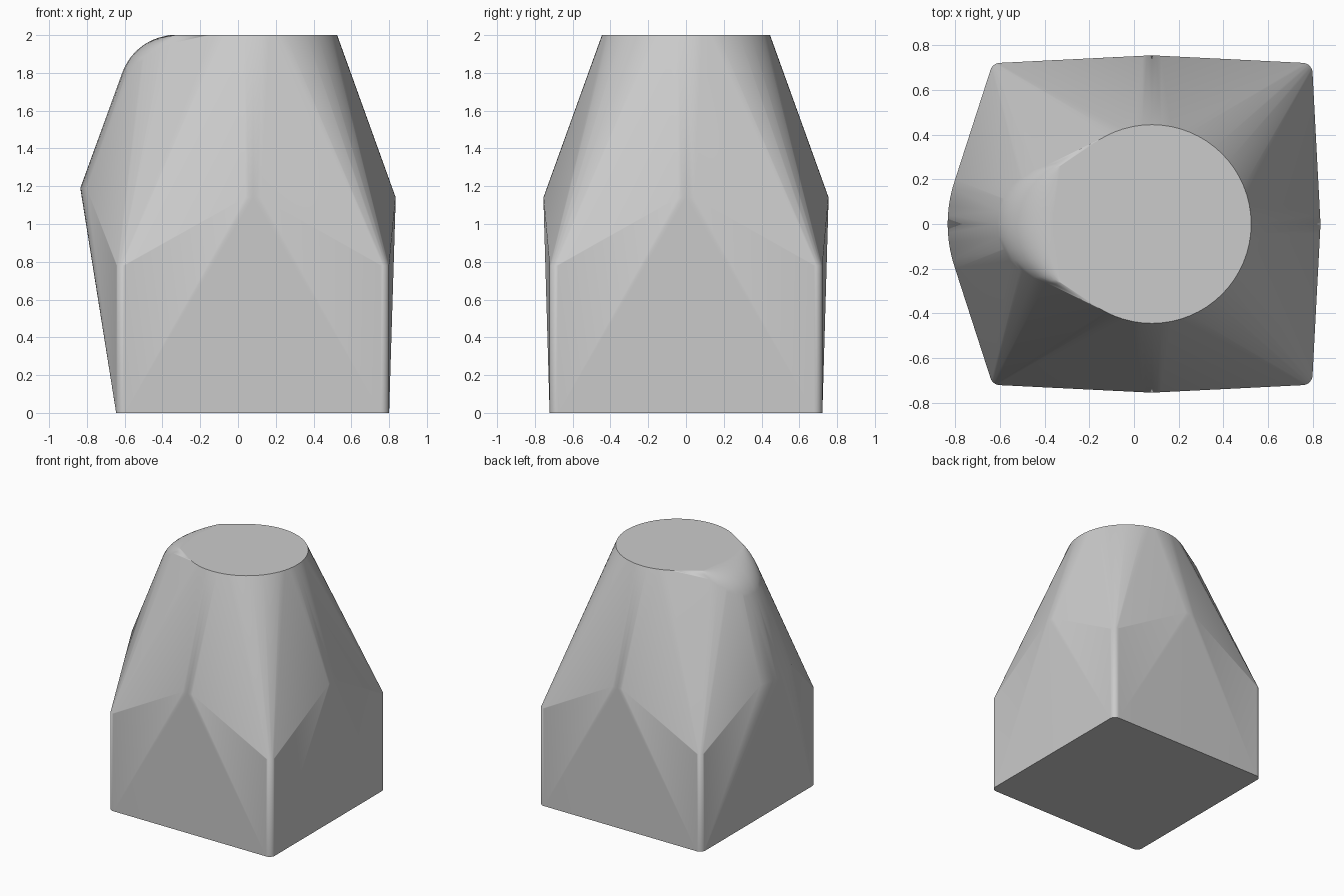
import bpy
import bmesh
from math import sin, cos, pi, radians

cube = bpy.data.objects.get("Cube")
if cube:
    bpy.data.objects.remove(cube)

CX = 0.08          # axis of the round top
points = []


def arc(cx, cy, z, radius, start, end, steps):
    """Horizontal arc of hull points, angles in degrees."""
    for i in range(steps + 1):
        a = radians(start + (end - start) * i / steps)
        points.append((cx + radius * cos(a), cy + radius * sin(a), z))


# Square base: four rounded upright corners
for z in (0, 0.78):
    for side in (1, -1):
        arc(0.755, side * 0.677, z, 0.045, 0, side * 90, 6)
        arc(-0.60, side * 0.677, z, 0.045, side * 90, side * 180, 6)

# Narrow rounded peaks halfway up the front, back and left
for angle in (-90, 90, 0):
    a = radians(angle)
    reach = 0.755
    arc(CX + (reach - 0.6) * cos(a), (reach - 0.6) * sin(a), 1.14, 0.6,
        angle - 4, angle + 4, 4)

# Wide rounded peak on the right
arc(-0.225, 0, 1.19, 0.61, 161, 199, 10)

# Round flat top
arc(CX, 0, 2, 0.445, 0, 354.375, 63)

# Rounded shoulder on the right of the top
for i in range(13):
    t = radians(70 * i / 12)
    for j in range(17):
        p = -pi / 2 + pi * j / 16
        points.append((-0.33 - 0.3 * sin(t) * cos(p),
                       (0.26 + 0.04 * sin(t)) * sin(p),
                       1.7 + 0.3 * cos(t)))

# Stretch the skin over all sections
bm = bmesh.new()
for p in points:
    bm.verts.new(p)
bmesh.ops.remove_doubles(bm, verts=bm.verts, dist=0.0005)
bmesh.ops.convex_hull(bm, input=bm.verts)
loose = [v for v in bm.verts if not v.link_faces]
bmesh.ops.delete(bm, geom=loose, context='VERTS')
bmesh.ops.dissolve_limit(bm, angle_limit=radians(0.3),
                         verts=bm.verts, edges=bm.edges)
bmesh.ops.recalc_face_normals(bm, faces=bm.faces)

mesh = bpy.data.meshes.new("tapered_body")
bm.to_mesh(mesh)
bm.free()
body = bpy.data.objects.new("tapered_body", mesh)
bpy.context.collection.objects.link(body)

# Plain grey finish
grey = bpy.data.materials.new("plain_grey")
grey.use_nodes = True
colour = (0.6, 0.6, 0.6, 1)
grey.diffuse_color = colour
grey.node_tree.nodes["Principled BSDF"].inputs["Base Color"].default_value = colour
mesh.materials.append(grey)

# Soft ridges, crisp rims
bpy.context.view_layer.objects.active = body
body.select_set(True)
bpy.ops.object.shade_smooth_by_angle(angle=radians(30))
weighted = body.modifiers.new("soft_ridges", 'WEIGHTED_NORMAL')
weighted.keep_sharp = True
